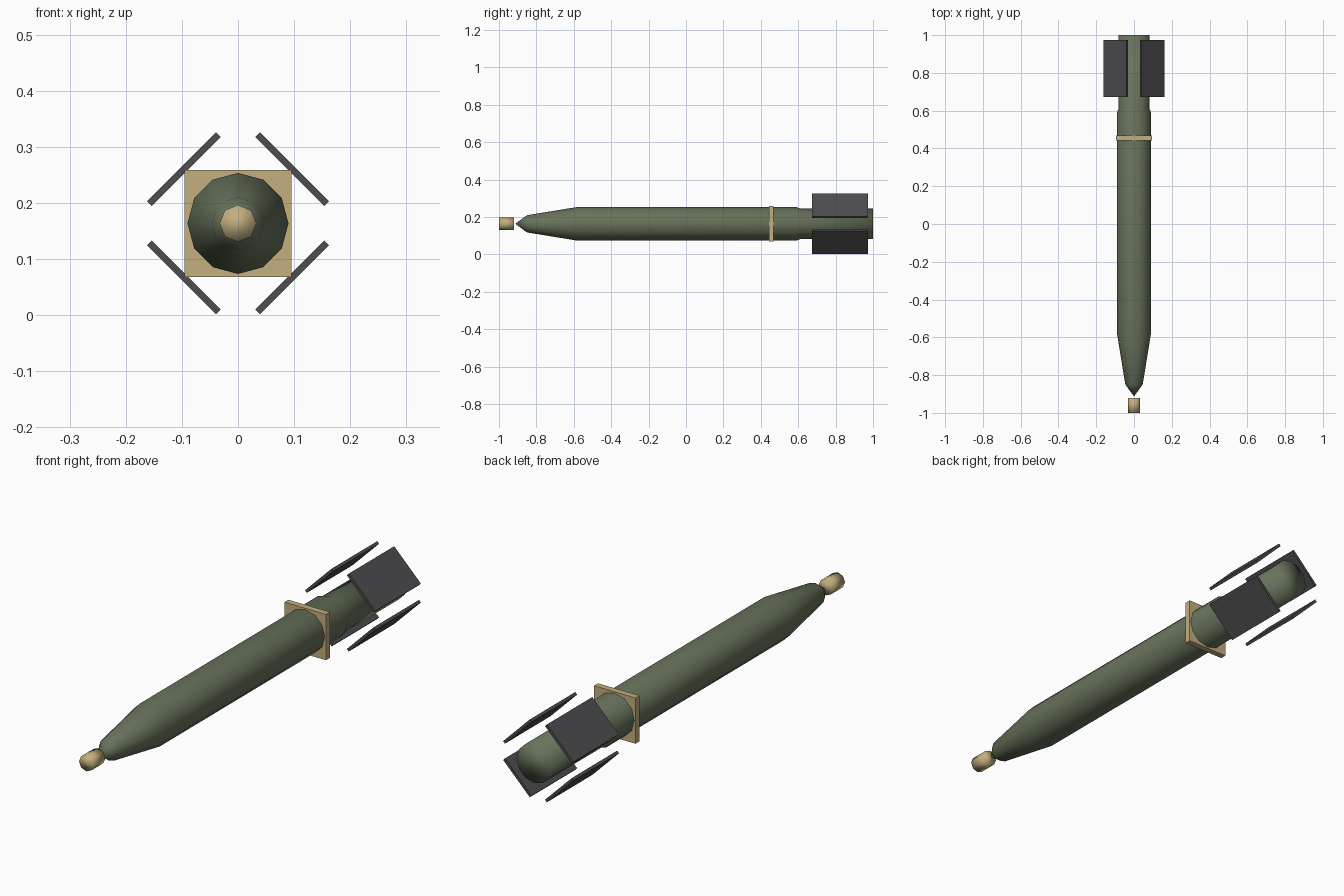
import bpy, bmesh
from math import sin, cos, pi
from mathutils import Matrix

if "Cube" in bpy.data.objects:
    bpy.data.objects.remove(bpy.data.objects["Cube"])

CZ = 0.1635  # height of the long axis


def material(name, rgb):
    m = bpy.data.materials.new(name)
    m.diffuse_color = (*rgb, 1)
    m.use_nodes = True
    m.node_tree.nodes["Principled BSDF"].inputs["Base Color"].default_value = m.diffuse_color
    return m


green = material("olive_green", (0.135, 0.17, 0.105))
tan = material("tan", (0.55, 0.43, 0.21))
dark = material("dark_grey", (0.075, 0.073, 0.078))


def finish(name, bm, mat, smooth=False):
    bmesh.ops.recalc_face_normals(bm, faces=bm.faces)
    for f in bm.faces:
        f.smooth = smooth
    me = bpy.data.meshes.new(name)
    bm.to_mesh(me)
    bm.free()
    me.materials.append(mat)
    ob = bpy.data.objects.new(name, me)
    bpy.context.collection.objects.link(ob)
    return ob


def lathe(name, profile, sides, mat):
    """Rings of (y, radius) around the long axis; radius 0 gives a point."""
    bm = bmesh.new()
    rings = []
    for y, r in profile:
        n = sides if r else 1
        rings.append([bm.verts.new((r * sin(2 * pi * i / sides), y,
                                    CZ + r * cos(2 * pi * i / sides))) for i in range(n)])
    for a, b in zip(rings, rings[1:]):
        for i in range(sides):
            j = (i + 1) % sides
            if len(a) == 1:
                bm.faces.new((a[0], b[i], b[j]))
            else:
                bm.faces.new((a[i], a[j], b[j], b[i]))
    for ring in (rings[0], rings[-1]):
        if len(ring) > 1:
            bm.faces.new(ring)
    return finish(name, bm, mat, True)


def box(name, size, loc, mat, angle=0):
    bm = bmesh.new()
    bmesh.ops.create_cube(bm, size=1, matrix=Matrix.Translation(loc)
                          @ Matrix.Rotation(angle, 4, 'Y') @ Matrix.Diagonal((*size, 1)))
    return finish(name, bm, mat)


# Pointed body with a narrower tail section
lathe("body", [(-0.913, 0), (-0.85, 0.046), (-0.58, 0.09), (0.59, 0.09),
               (0.612, 0.081), (1.0, 0.081)], 12, green)

# Nose fuze
lathe("nose_fuze", [(-1.0, 0.033), (-0.92, 0.033)], 8, tan)

# Square collar plate
box("collar_plate", (0.191, 0.026, 0.191), (0, 0.456, CZ), tan)

# Four diagonal tail plates
for sx in (-1, 1):
    for sz in (-1, 1):
        box("tail_fin", (0.174, 0.30, 0.012),
            (sx * 0.0965, 0.823, CZ + sz * 0.0965), dark, sx * sz * pi / 4)
